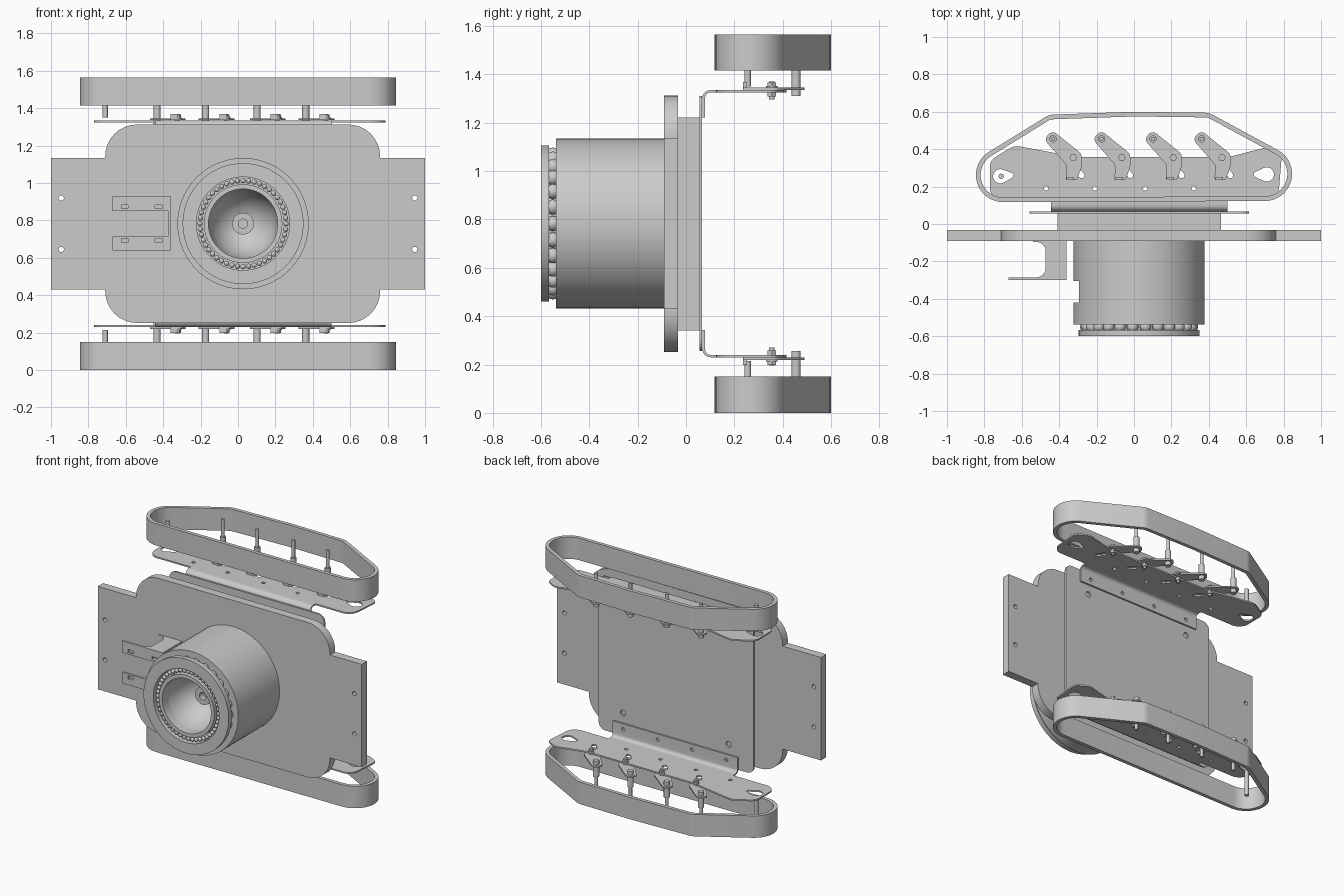
import bpy, bmesh, math
from mathutils import Vector
from mathutils.geometry import convex_hull_2d

if "Cube" in bpy.data.objects:
    bpy.data.objects.remove(bpy.data.objects["Cube"])

grey = bpy.data.materials.new("plain_grey")
grey.use_nodes = True
grey.diffuse_color = (0.6, 0.6, 0.6, 1)
grey.node_tree.nodes["Principled BSDF"].inputs["Base Color"].default_value = (0.6, 0.6, 0.6, 1)

AXLE = (0.027, 0.783)     # barrel centre in x, z
TOP = 1.565               # full height, used to mirror the track units


def finish(name, bm):
    bmesh.ops.recalc_face_normals(bm, faces=bm.faces)
    mesh = bpy.data.meshes.new(name)
    bm.to_mesh(mesh)
    bm.free()
    mesh.materials.append(grey)
    obj = bpy.data.objects.new(name, mesh)
    bpy.context.collection.objects.link(obj)
    return obj


def rounded(corners, steps=8):
    """Outline from (a, b, radius) corners."""
    out = []
    for i, (a, b, r) in enumerate(corners):
        p = Vector((a, b))
        if not r:
            out.append(p)
            continue
        u = (Vector(corners[i - 1][:2]) - p).normalized()
        v = (Vector(corners[(i + 1) % len(corners)][:2]) - p).normalized()
        half = u.angle(v) / 2
        centre = p + (u + v).normalized() * r / math.sin(half)
        t = r / math.tan(half)
        s, e = p + u * t - centre, p + v * t - centre
        start = math.atan2(s.y, s.x)
        sweep = math.atan2(s.x * e.y - s.y * e.x, s.dot(e))
        angles = [start + sweep * k / steps for k in range(steps + 1)]
        out += [centre + Vector((math.cos(g), math.sin(g))) * r for g in angles]
    return out


def circle(a, b, r, n=24):
    return [Vector((a + r * math.cos(math.tau * k / n), b + r * math.sin(math.tau * k / n)))
            for k in range(n)]


def hull(circles, shrink=0, n=48):
    """Outline wrapped round circles; shrink gives the matching inner outline."""
    pts = [p for a, b, r in circles for p in circle(a, b, r, n)]
    inner = [p for a, b, r in circles for p in circle(a, b, r - shrink, n)]
    return [inner[i] for i in convex_hull_2d(pts)]


def place(p, t, axis):
    return {"x": (t, p[0], p[1]), "y": (p[0], t, p[1]), "z": (p[0], p[1], t)}[axis]


def prism(name, outlines, lo, hi, axis):
    """Solid with each outline extruded along an axis."""
    bm = bmesh.new()
    for outline in outlines:
        a = [bm.verts.new(place(p, lo, axis)) for p in outline]
        b = [bm.verts.new(place(p, hi, axis)) for p in outline]
        bm.faces.new(a)
        bm.faces.new(b[::-1])
        for i in range(len(a)):
            bm.faces.new((a[i - 1], a[i], b[i], b[i - 1]))
    return finish(name, bm)


def cut(obj, outlines, lo, hi, axis):
    cutter = prism("cutter", outlines, lo, hi, axis)
    cutter.hide_render = True
    mod = obj.modifiers.new("cut", "BOOLEAN")
    mod.operation, mod.solver, mod.object = "DIFFERENCE", "EXACT", cutter
    bpy.context.view_layer.objects.active = obj
    bpy.ops.object.modifier_apply(modifier=mod.name)
    bpy.data.objects.remove(cutter)


def box(a0, a1, b0, b1, r=0):
    return rounded([(a0, b0, r), (a1, b0, r), (a1, b1, r), (a0, b1, r)])


def lathe(name, profile, closed=False, n=72):
    """Spin (radius, y) points about the barrel axis."""
    bm = bmesh.new()
    vs = [bm.verts.new((AXLE[0] + r, y, AXLE[1])) for r, y in profile]
    for i in range(0 if closed else 1, len(vs)):
        bm.edges.new((vs[i - 1], vs[i]))
    bmesh.ops.spin(bm, geom=bm.verts[:] + bm.edges[:], cent=(AXLE[0], 0, AXLE[1]),
                   axis=(0, 1, 0), angle=math.tau, steps=n)
    bmesh.ops.remove_doubles(bm, verts=bm.verts, dist=0.0001)
    return finish(name, bm)


def balls(name, count, ring, y, r):
    bm = bmesh.new()
    for p in circle(*AXLE, ring, count):
        made = bmesh.ops.create_uvsphere(bm, u_segments=14, v_segments=10, radius=r)
        bmesh.ops.translate(bm, verts=made["verts"], vec=(p.x, y, p.y))
    return finish(name, bm)


# Main plate with side wings
plate = prism("main_plate", [rounded([
    (-1, 0.43, 0), (-0.71, 0.43, 0), (-0.71, 0.252, 0.17), (0.76, 0.252, 0.17),
    (0.76, 0.43, 0), (1, 0.43, 0), (1, 1.135, 0), (0.76, 1.135, 0),
    (0.76, 1.313, 0.17), (-0.71, 1.313, 0.17), (-0.71, 1.135, 0), (-1, 1.135, 0)])],
    -0.09, -0.033, "y")
cut(plate, [circle(x, z, 0.014) for x in (-0.945, 0.945) for z in (0.645, 0.92)], -0.2, 0.1, "y")

# Rear housing and cover sheet
prism("rear_housing", [box(-0.41, 0.465, 0.34, 1.222)], -0.035, 0.055, "y")
cover = prism("rear_cover", [box(-0.56, 0.615, 0.255, 1.31, 0.05)], 0.055, 0.067, "y")
cut(cover, [circle(x, z, 0.02) for x in (-0.37, 0.43) for z in (0.41, 1.155)], 0.04, 0.1, "y")

# Barrel with a funnel cavity and hub
barrel = lathe("barrel", [(0, -0.09), (0.351, -0.09), (0.351, -0.537), (0.187, -0.537),
                          (0.18, -0.48), (0.16, -0.42), (0.12, -0.36), (0.08, -0.33),
                          (0.058, -0.32), (0.058, -0.42), (0.025, -0.42), (0.025, -0.38), (0, -0.38)])
cut(barrel, [box(-0.45, -0.28, -0.42, -0.305)], 0.64, 0.925, "z")
lathe("end_ring", [(0.323, -0.6), (0.323, -0.567), (0.27, -0.567), (0.27, -0.53),
                   (0.249, -0.53), (0.249, -0.6)], True)
lathe("inner_race", [(0.21, -0.595), (0.21, -0.53), (0.185, -0.53), (0.185, -0.595)], True)
balls("large_bearing_balls", 26, 0.285, -0.55, 0.031)
balls("small_bearing_balls", 48, 0.23, -0.575, 0.014)

# Forked side bracket
fork_side = rounded([(-0.36, -0.088, 0), (-0.54, -0.088, 0), (-0.54, -0.096, 0),
                     (-0.472, -0.096, 0.05), (-0.472, -0.285, 0.05), (-0.67, -0.285, 0),
                     (-0.67, -0.3, 0), (-0.36, -0.3, 0)])
for name, z0, z1 in (("lower", 0.64, 0.715), ("upper", 0.85, 0.93)):
    prong = prism(name + "_fork_prong", [fork_side], z0, z1, "z")
    zc = 0.693 if name == "lower" else 0.873
    cut(prong, [box(x - 0.018, x + 0.018, zc - 0.01, zc + 0.01) for x in (-0.605, -0.425)],
        -0.32, -0.27, "y")
prism("fork_web", [box(-0.375, -0.36, -0.3, -0.088)], 0.715, 0.85, "z")

# Track units, upper and lower
belt_wheels = [(-0.7, 0.262, 0.145), (0.7, 0.268, 0.145), (-0.43, 0.505, 0.08),
               (0.38, 0.515, 0.08), (0, 0.52, 0.08)]
pivots = (-0.325, -0.065, 0.21, 0.47)
mount_shape = rounded([
    (-0.77, 0.125, 0.07), (-0.77, 0.34, 0.06), (-0.64, 0.42, 0.08), (-0.3, 0.357, 0.1),
    (0.5, 0.357, 0.1), (0.71, 0.41, 0.06), (0.79, 0.365, 0.04), (0.77, 0.125, 0.07)])
arm_shape = rounded([(-0.112, 0.146, 0.03), (-0.156, 0.098, 0.03), (-0.035, -0.04, 0.04),
                     (-0.04, -0.12, 0.012), (0.02, -0.12, 0.012), (0.045, -0.05, 0.04),
                     (0.045, 0.02, 0.035)])

for side in ("upper", "lower"):
    def h(z):
        return z if side == "upper" else TOP - z

    def upright(name, outlines, lo, hi):
        return prism(side + "_" + name, outlines, h(lo), h(hi), "z")

    # Belt loop as a hollow band
    bm = bmesh.new()
    loops = [[bm.verts.new((p.x, p.y, h(z))) for p in hull(belt_wheels, s)]
             for s, z in ((0, 1.415), (0, TOP), (0.025, TOP), (0.025, 1.415))]
    for k in range(4):
        a, b = loops[k - 1], loops[k]
        for i in range(len(a)):
            bm.faces.new((a[i - 1], a[i], b[i], b[i - 1]))
    finish(side + "_track_belt", bm)

    # Bent flange and mounting sheet
    bend = rounded([(0.067, h(1.222), 0), (0.067, h(1.335), 0.035), (0.125, h(1.335), 0),
                    (0.125, h(1.325), 0), (0.079, h(1.325), 0.023), (0.079, h(1.222), 0)])
    flange = prism(side + "_flange", [bend], -0.445, 0.5, "x")
    cut(flange, [circle(x, h(1.26), 0.012) for x in (-0.36, -0.1, 0.16, 0.42)], 0, 0.1, "y")
    sheet = upright("mounting_sheet", [mount_shape], 1.325, 1.335)
    cut(sheet, [circle(x, 0.19, 0.012) for x in (-0.47, -0.21, 0.06, 0.32)]
        + [hull([(x + 0.045, 0.26, 0.015), (x + 0.02, 0.29, 0.015)]) for x in pivots]
        + [hull([(-0.715, 0.255, 0.038), (-0.66, 0.26, 0.015)]),
           hull([(0.71, 0.265, 0.038), (0.655, 0.265, 0.015)])], h(1.3), h(1.36), "z")

    # Cranked arms with bolts, stops and roller pins
    upright("crank_arms", [[p + Vector((x, 0.355)) for p in arm_shape] for x in pivots], 1.336, 1.346)
    tips = [(x - 0.108, 0.455) for x in pivots]
    upright("pivot_bolts", [circle(x, 0.355, 0.011) for x in pivots], 1.295, 1.37)
    upright("bolt_washers", [circle(x, 0.355, 0.024) for x in pivots], 1.346, 1.352)
    upright("bolt_nuts", [circle(x, 0.355, 0.02, 6) for x in pivots], 1.35, 1.367)
    upright("inner_nuts", [circle(x, 0.355, 0.02, 6) for x in pivots], 1.308, 1.325)
    upright("arm_stops", [box(x - 0.035, x + 0.005, 0.235, 0.252) for x in pivots], 1.345, 1.368)
    upright("pin_sleeves", [circle(x, y, 0.019) for x, y in tips], 1.31, 1.42)
    upright("roller_pins", [circle(x, y, 0.011) for x, y in tips], 1.42, 1.54)
    upright("end_pin", [circle(-0.71, 0.255, 0.014)], 1.35, 1.53)

# Smooth the round surfaces and keep the edges sharp
for obj in bpy.context.scene.objects:
    if obj.type == "MESH":
        bpy.ops.object.select_all(action="DESELECT")
        obj.select_set(True)
        bpy.context.view_layer.objects.active = obj
        bpy.ops.object.shade_smooth_by_angle(angle=math.radians(30))
